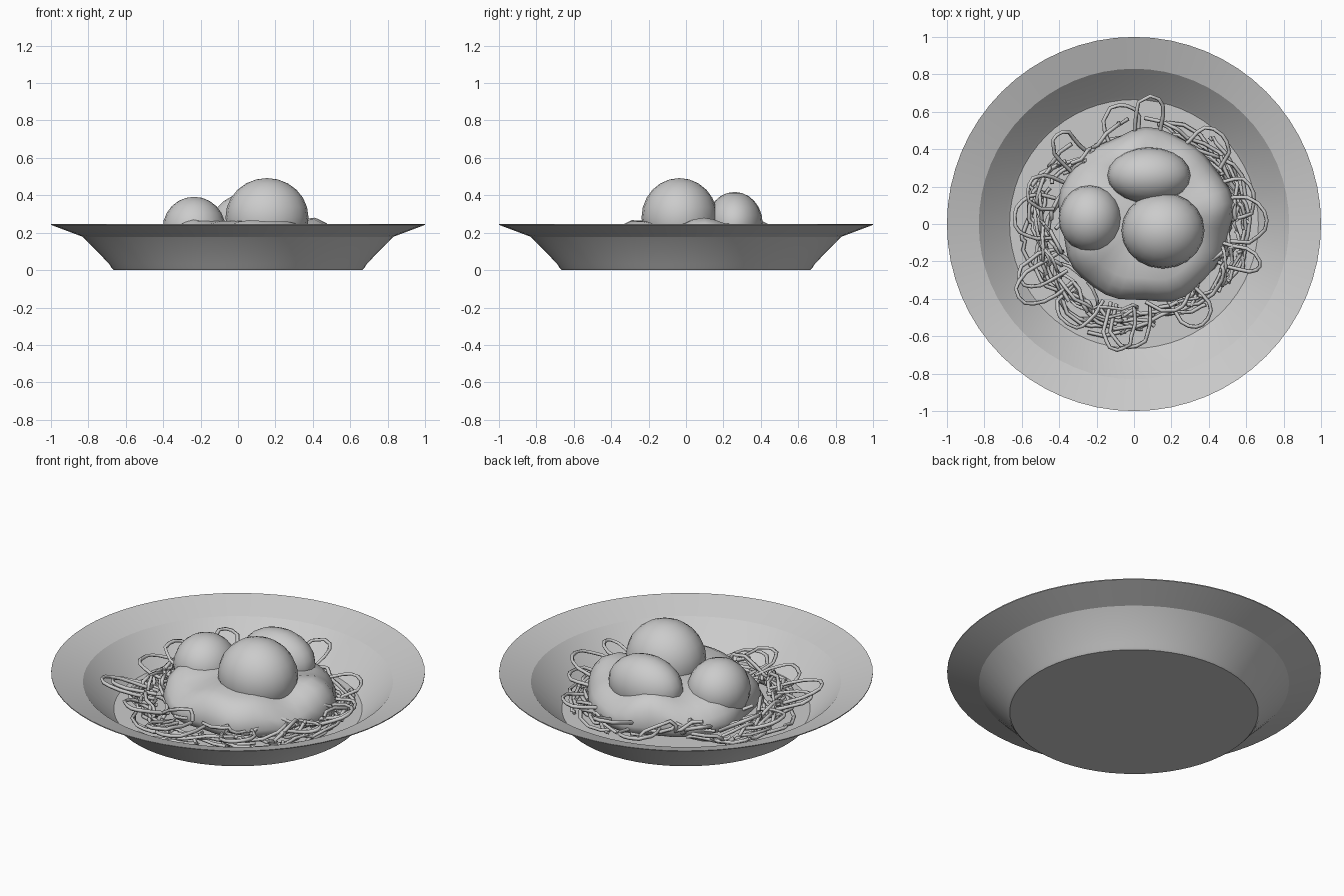
import bpy, bmesh, math, random
from math import sin, cos, pi

if "Cube" in bpy.data.objects:
    bpy.data.objects.remove(bpy.data.objects["Cube"])

random.seed(11)


def finish(obj, angle=25):
    bpy.ops.object.select_all(action='DESELECT')
    obj.select_set(True)
    bpy.context.view_layer.objects.active = obj
    bpy.ops.object.shade_smooth_by_angle(angle=math.radians(angle))


def mesh_object(name, verts, faces):
    me = bpy.data.meshes.new(name)
    me.from_pydata(verts, [], faces)
    bm = bmesh.new()
    bm.from_mesh(me)
    bmesh.ops.remove_doubles(bm, verts=bm.verts, dist=1e-5)
    bmesh.ops.recalc_face_normals(bm, faces=bm.faces)
    bm.to_mesh(me)
    bm.free()
    obj = bpy.data.objects.new(name, me)
    bpy.context.collection.objects.link(obj)
    return obj


def rings(name, n, count, point):
    """Closed stack of rings; point(i, angle) gives each vertex."""
    verts = [point(i, 2 * pi * k / n) for i in range(count) for k in range(n)]
    faces = [(i * n + k, i * n + (k + 1) % n, (i + 1) * n + (k + 1) % n, (i + 1) * n + k)
             for i in range(count - 1) for k in range(n)]
    faces += [tuple(range(n)), tuple(range((count - 1) * n, count * n))]
    return mesh_object(name, verts, faces)


# Plate: revolved profile from underside, round the rim, to the inner floor
plate_profile = [(0.665, 0.0), (0.675, 0.01), (0.69, 0.035), (0.83, 0.178), (1.0, 0.242),
                 (1.0, 0.247), (0.83, 0.19), (0.685, 0.047), (0.665, 0.03)]
plate = rings("plate", 64, len(plate_profile),
              lambda i, a: (plate_profile[i][0] * cos(a), plate_profile[i][0] * sin(a), plate_profile[i][1]))
finish(plate, 20)

# Sauce: lumpy mound with an overhanging rounded edge
sauce_profile = [(0.1, 0.26), (0.45, 0.262), (0.74, 0.25), (0.87, 0.22), (0.96, 0.17),
                 (1.0, 0.115), (0.97, 0.07), (0.86, 0.045)]


def sauce_point(i, a):
    f, z = sauce_profile[i]
    r = f * (0.463 + 0.012 * sin(5 * a + 0.6) + 0.007 * sin(9 * a))
    lump = 0.022 * sin(4 * a + 0.5) + 0.012 * sin(7 * a + 1)
    if 2 <= i <= 4:
        z += lump
    return (0.06 + r * cos(a), 0.04 + r * sin(a), z)


sauce = rings("sauce", 40, len(sauce_profile), sauce_point)
finish(sauce, 60)

# Meatballs: three slightly squashed balls sunk into the sauce
for name, loc, size in [("meatball_left", (-0.235, 0.03, 0.222), (0.168, 0.178, 0.17)),
                        ("meatball_right", (0.155, -0.035, 0.282), (0.222, 0.203, 0.21)),
                        ("meatball_back", (0.08, 0.26, 0.25), (0.222, 0.15, 0.168))]:
    bpy.ops.mesh.primitive_uv_sphere_add(segments=20, ring_count=12, radius=1, location=loc)
    ball = bpy.context.object
    ball.name = name
    ball.scale = size
    finish(ball, 60)


# Noodles: thin four-sided strands coiled around the mound
def floor_height(r):
    return 0.043 + max(0.0, r - 0.66) * 1.05


noodle_curve = bpy.data.curves.new("noodles", 'CURVE')
noodle_curve.dimensions = '3D'
noodle_curve.bevel_depth = 0.011
noodle_curve.bevel_resolution = 0
noodle_curve.use_fill_caps = True


def strand(points):
    sp = noodle_curve.splines.new('POLY')
    sp.points.add(len(points) - 1)
    for p, co in zip(sp.points, points):
        p.co = (*co, 1)


def gap(a):
    """Less noodle at the bare upper-left of the plate."""
    return max(0.0, cos(a - math.radians(118))) ** 6


count = 0
while count < 62:
    a = random.uniform(0, 2 * pi)
    if random.random() < 0.75 * gap(a):
        continue
    count += 1
    base = random.uniform(0.44, 0.59)
    amp = random.uniform(0.02, 0.065)
    freq, phase = random.uniform(3, 7), random.uniform(0, 6.28)
    level = random.random()
    turn = random.choice((-1, 1))
    span = random.uniform(0.5, 1.3)
    pts = []
    for k in range(13):
        ang = a + turn * span * (k / 12) + 0.07 * sin(k * 1.1 + phase)
        r = base + amp * sin(freq * ang + phase) - 0.07 * gap(ang)
        r += random.uniform(-0.01, 0.01)
        top = 0.07 + 0.12 * min(1, max(0, (0.66 - r) / 0.2))
        z = floor_height(r) + (top - 0.04) * level * (0.75 + 0.25 * sin(k * 0.9 + phase))
        pts.append((0.02 + r * cos(ang), r * sin(ang), z))
    strand(pts)

# Stray loops poking out of the nest: angle (deg), reach, half width, peak height
for deg, reach, width, z in [(82, 0.69, 0.07, 0.2), (97, 0.64, 0.08, 0.12), (2, 0.71, 0.1, 0.18),
                             (14, 0.66, 0.1, 0.14), (-18, 0.71, 0.05, 0.17), (212, 0.73, 0.08, 0.19),
                             (206, 0.68, 0.07, 0.15), (262, 0.68, 0.07, 0.15), (268, 0.66, 0.09, 0.12),
                             (160, 0.6, 0.08, 0.2), (131, 0.63, 0.06, 0.21), (176, 0.64, 0.1, 0.15),
                             (45, 0.67, 0.1, 0.14), (305, 0.65, 0.08, 0.14), (236, 0.64, 0.09, 0.16)]:
    a = math.radians(deg)
    pts = []
    for k in range(11):
        t = k / 10
        out = sin(pi * t) ** 0.8 if 0 < k < 10 else 0
        r = 0.43 + (reach - 0.43) * out
        side = -width * cos(pi * t) * (1 + 0.6 * sin(pi * t)) + random.uniform(-0.012, 0.012)
        zz = max(floor_height(r) + 0.01, 0.1 + (z - 0.1) * out + 0.03 * (t - 0.5))
        pts.append((r * cos(a) - side * sin(a), r * sin(a) + side * cos(a), zz))
    strand(pts)

noodles = bpy.data.objects.new("noodles", noodle_curve)
bpy.context.collection.objects.link(noodles)
